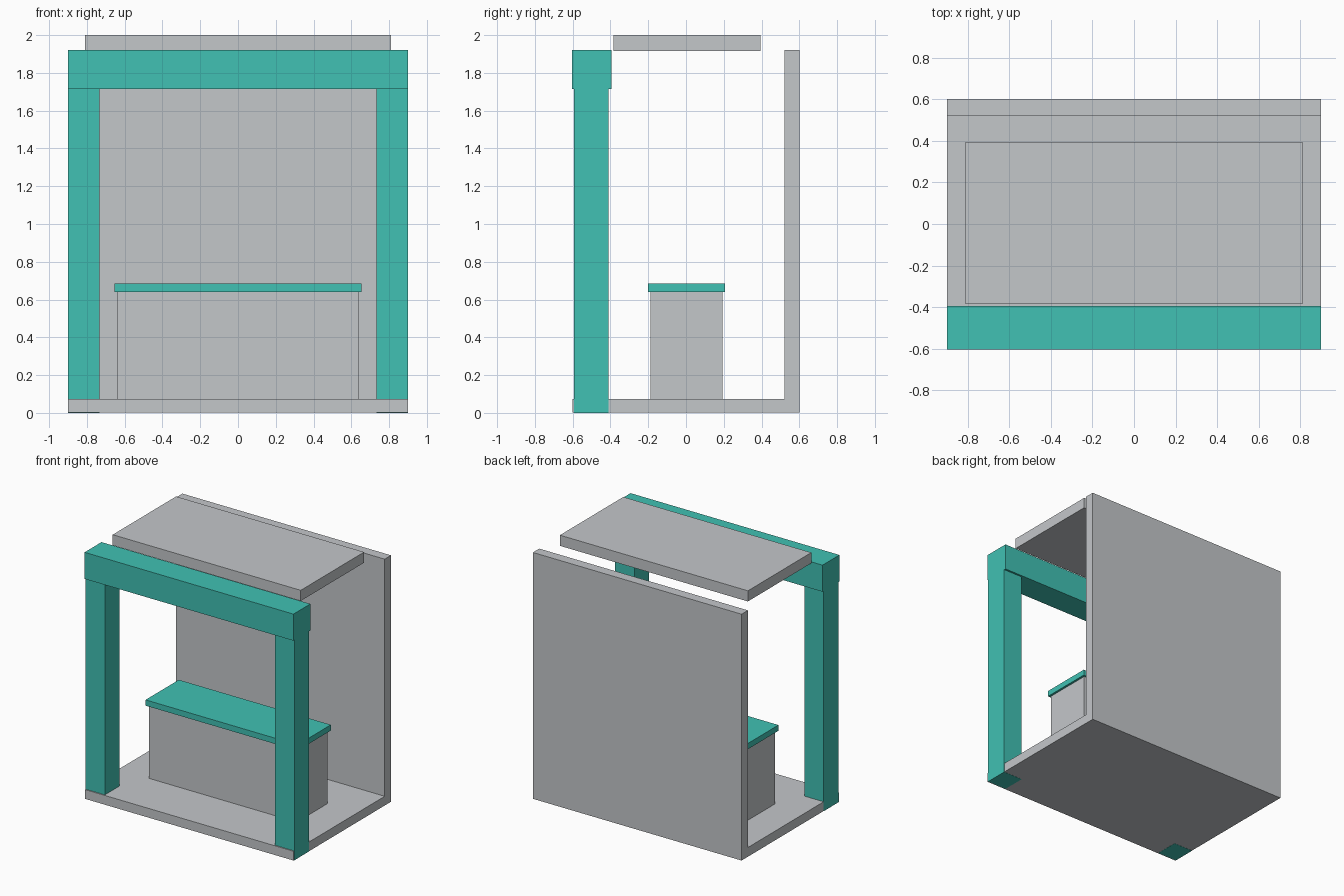
import bpy
import bmesh

if "Cube" in bpy.data.objects:
    bpy.data.objects.remove(bpy.data.objects["Cube"])


def material(name, color):
    m = bpy.data.materials.new(name)
    m.diffuse_color = (*color, 1.0)
    m.use_nodes = True
    m.node_tree.nodes["Principled BSDF"].inputs["Base Color"].default_value = m.diffuse_color
    return m


GREY = material("light_grey", (0.552, 0.571, 0.591))
TEAL = material("teal", (0.052, 0.533, 0.451))


def box(name, x, y, z, mat):
    """Box from (min, max) ranges on each axis."""
    bm = bmesh.new()
    bmesh.ops.create_cube(bm, size=1.0)
    for v in bm.verts:
        v.co = [r[0] if c < 0 else r[1] for c, r in zip(v.co, (x, y, z))]
    mesh = bpy.data.meshes.new(name)
    bm.to_mesh(mesh)
    bm.free()
    mesh.materials.append(mat)
    ob = bpy.data.objects.new(name, mesh)
    bpy.context.collection.objects.link(ob)
    return ob


# Floor, back wall and raised roof panel
box("floor", (-0.899, 0.899), (-0.6, 0.6), (0.001, 0.073), GREY)
box("back_wall", (-0.899, 0.899), (0.522, 0.6), (0.073, 1.92), GREY)
box("roof_panel", (-0.81, 0.81), (-0.385, 0.395), (1.917, 2.0), GREY)

# Front posts run through the floor to the ground
for side, x in (("left", (-0.9, -0.733)), ("right", (0.733, 0.9))):
    box("front_post_" + side, x, (-0.592, -0.41), (0.0, 1.715), TEAL)

# Beam across the posts
box("front_beam", (-0.9, 0.9), (-0.603, -0.395), (1.715, 1.922), TEAL)

# Counter
box("counter_body", (-0.638, 0.638), (-0.187, 0.192), (0.073, 0.64), GREY)
box("counter_top", (-0.655, 0.655), (-0.202, 0.207), (0.64, 0.685), TEAL)
